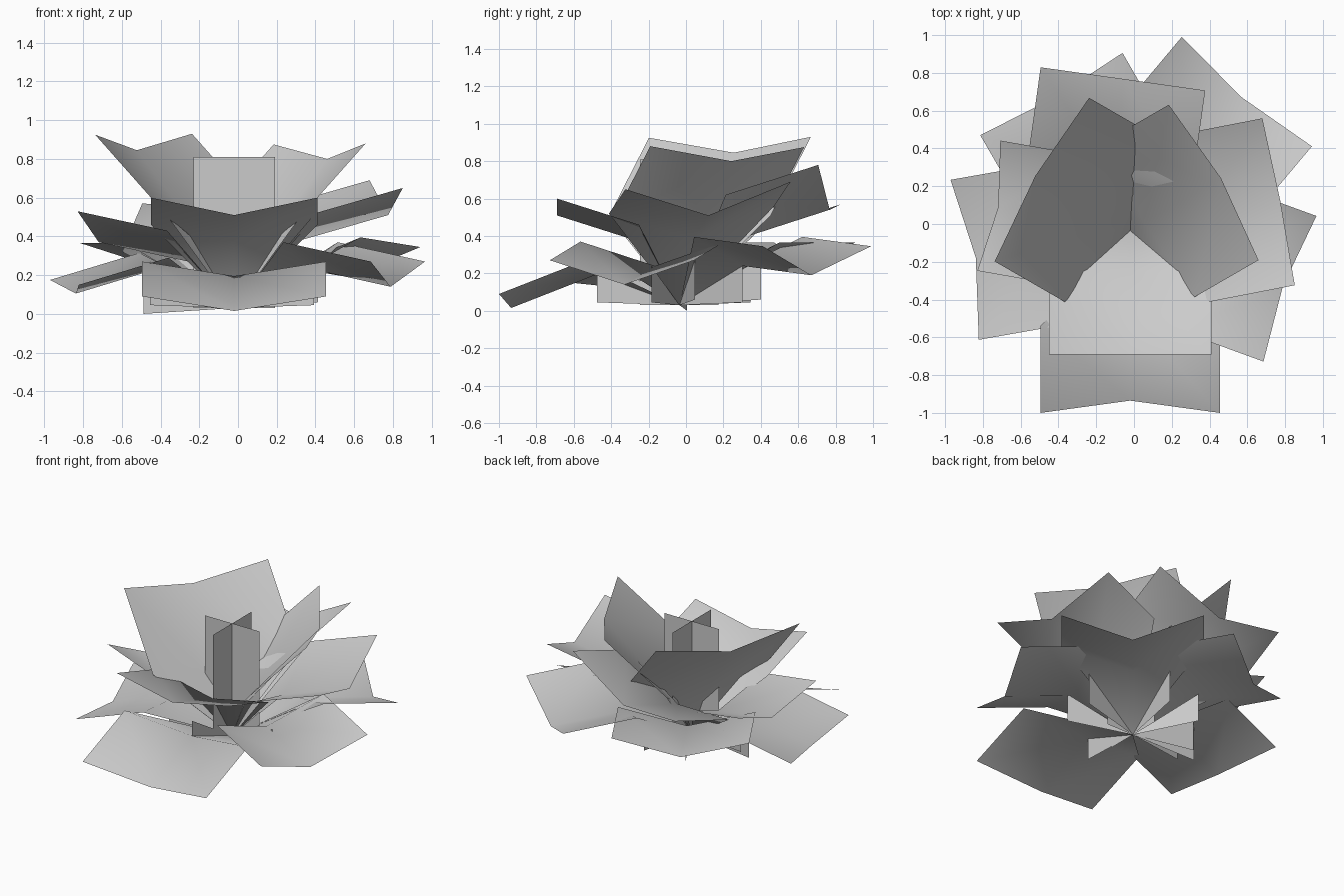
import bpy
from math import radians, cos, sin

if "Cube" in bpy.data.objects:
    bpy.data.objects.remove(bpy.data.objects["Cube"])

CENTRE = (-0.02, -0.035, 0.03)


def make(name, verts, faces):
    me = bpy.data.meshes.new(name)
    me.from_pydata(verts, [], faces)
    me.update()
    ob = bpy.data.objects.new(name, me)
    bpy.context.collection.objects.link(ob)
    for p in me.polygons:
        p.use_smooth = True
    return ob


def place(angle, r, t, z):
    """Point at distance r along a leaf direction, t to its left, height z."""
    a = radians(angle)
    return (CENTRE[0] + r * cos(a) - t * sin(a),
            CENTRE[1] + r * sin(a) + t * cos(a), z)


def leaf(name, angle, r, half, z_right, z_mid, z_left, mid_r, length, drop,
         mid_length=None, mid_drop=None, shift=0.0):
    """Broad card folded along its midrib: tip row, inner row, base point."""
    ml = length if mid_length is None else mid_length
    md = drop if mid_drop is None else mid_drop
    v = [place(angle, r - length, shift - half, z_right - drop),
         place(angle, mid_r - ml, shift, z_mid - md),
         place(angle, r - length, shift + half, z_left - drop),
         place(angle, r, shift - half, z_right),
         place(angle, mid_r, shift, z_mid),
         place(angle, r, shift + half, z_left),
         CENTRE]
    return make(name, v, [(0, 3, 4, 1), (1, 4, 5, 2), (6, 0, 1), (6, 1, 2)])


def stem(name, angle, r, z0, z1):
    """Upright triangular card from the centre out to a leaf."""
    return make(name, [CENTRE, place(angle, r, 0, z0), place(angle, r, 0, z1)],
                [(0, 1, 2)])


# Outer low ring, middle ring and two upright inner leaves
# angle, tip r, half width, right z, mid z, left z, mid r, length, drop
outer = [
    (-90, 0.965, 0.475, 0.09, 0.015, 0.09, 0.90, 0.46, -0.18),
    (-20, 0.90, 0.41, 0.27, 0.14, 0.27, 0.86, 0.48, -0.10),
    (50, 0.96, 0.45, 0.345, 0.19, 0.345, 0.92, 0.48, -0.05),
    (120, 0.835, 0.435, 0.365, 0.24, 0.365, 0.81, 0.47, 0.0),
    (190, 0.89, 0.43, 0.175, 0.105, 0.15, 0.83, 0.47, -0.14),
]
middle = [
    (-90, 0.655, 0.43, 0.60, 0.51, 0.60, 0.655, 0.44, 0.14),
    (11, 0.80, 0.45, 0.65, 0.51, 0.69, 0.81, 0.46, 0.13),
    (82, 0.79, 0.44, 0.78, 0.54, 0.57, 0.79, 0.50, 0.16, 0.50, 0.16, 0.15),
    (170, 0.76, 0.35, 0.50, 0.37, 0.53, 0.71, 0.47, 0.10),
]
inner = [
    (30, 0.51, 0.475, 0.88, 0.80, 0.875, 0.555, 0.39, 0.38, 0.47, 0.55),
    (150, 0.54, 0.50, 0.93, 0.845, 0.925, 0.58, 0.43, 0.42, 0.51, 0.59),
]
for ring, rows in (("outer", outer), ("middle", middle), ("inner", inner)):
    for i, p in enumerate(rows):
        leaf(f"{ring}_leaf_{i + 1}", *p)

# Stems under the outer and middle leaves
for ring, rows in (("outer", outer), ("middle", middle)):
    for i, p in enumerate(rows):
        top = min(p[4] - p[8], 0.30)
        stem(f"{ring}_stem_{i + 1}", p[0], 0.44, max(0.045, top - 0.24), top)

# Low stem that touches the ground
stem("ground_stem", 175, 0.47, 0.0, 0.24)

# Crossed upright cards in the middle
cx, cy, h = -0.02, -0.035, 0.21
make("centre_card_x", [(cx - h, cy, 0.03), (cx + h, cy, 0.03),
                       (cx + h, cy, 0.81), (cx - h, cy, 0.81)], [(0, 1, 2, 3)])
make("centre_card_y", [(cx, cy - h, 0.03), (cx, cy + h, 0.03),
                       (cx, cy + h, 0.81), (cx, cy - h, 0.81)], [(0, 1, 2, 3)])
